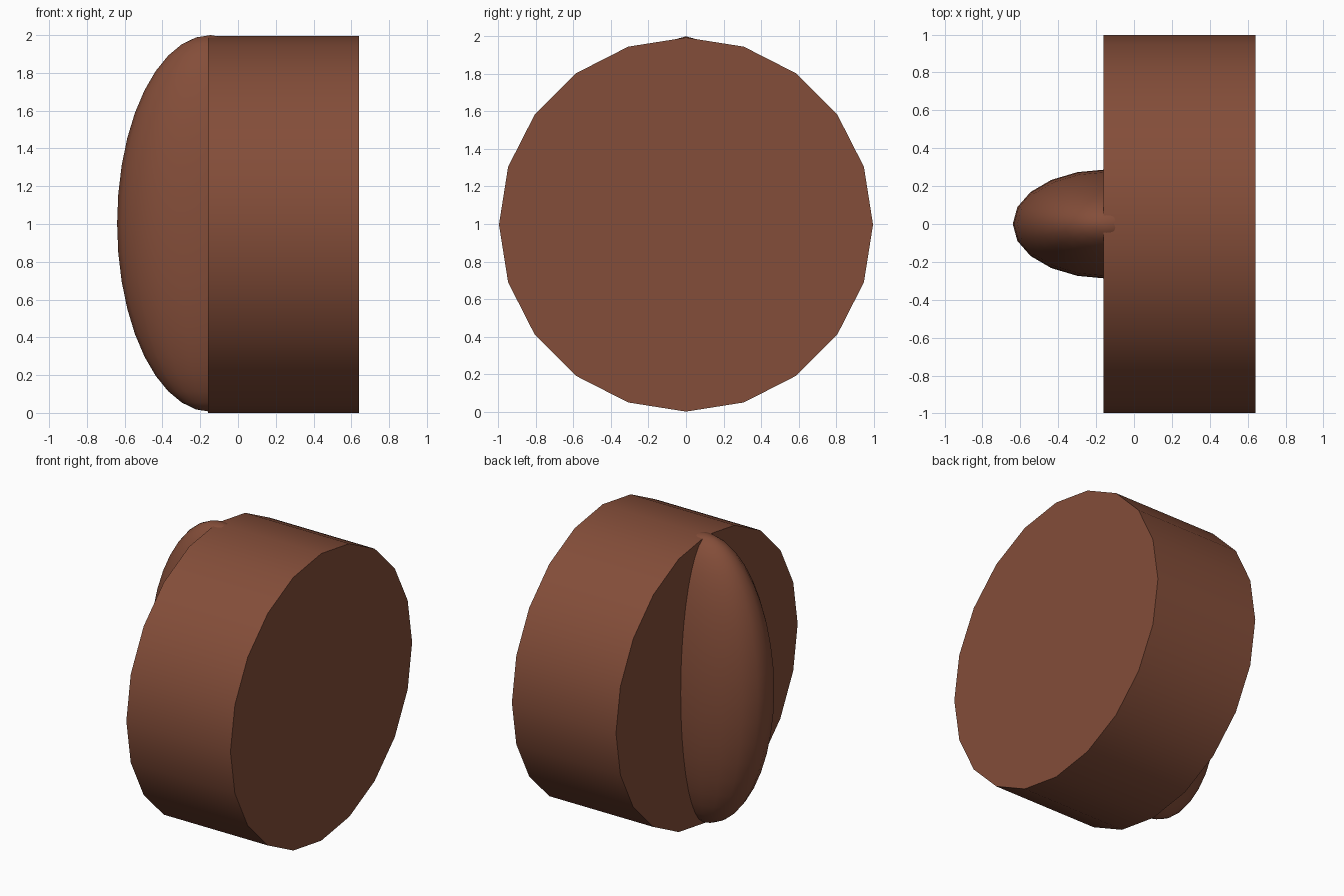
import bpy, math

if "Cube" in bpy.data.objects:
    bpy.data.objects.remove(bpy.data.objects["Cube"])

brown = bpy.data.materials.new("reddish brown")
brown.diffuse_color = (0.23, 0.075, 0.041, 1)
brown.use_nodes = True
brown.node_tree.nodes["Principled BSDF"].inputs["Base Color"].default_value = brown.diffuse_color


def finish(name):
    ob = bpy.context.object
    ob.name = name
    ob.data.materials.append(brown)
    bpy.ops.object.transform_apply(location=False, rotation=True, scale=True)
    bpy.ops.object.shade_smooth_by_angle(angle=math.radians(40))
    return ob


# Thick twenty-sided disc lying along the x axis
bpy.ops.mesh.primitive_cylinder_add(vertices=20, radius=0.997, depth=0.80,
                                    location=(0.24, 0, 0.997),
                                    rotation=(0, math.pi / 2, 0))
finish("disc_body")

# Flattened ellipsoid ridge half sunk into the disc's left face
bpy.ops.mesh.primitive_uv_sphere_add(segments=20, ring_count=20, radius=1,
                                     location=(-0.145, 0, 1.003))
bpy.context.object.scale = (0.495, 0.288, 0.997)
finish("rounded_ridge")
